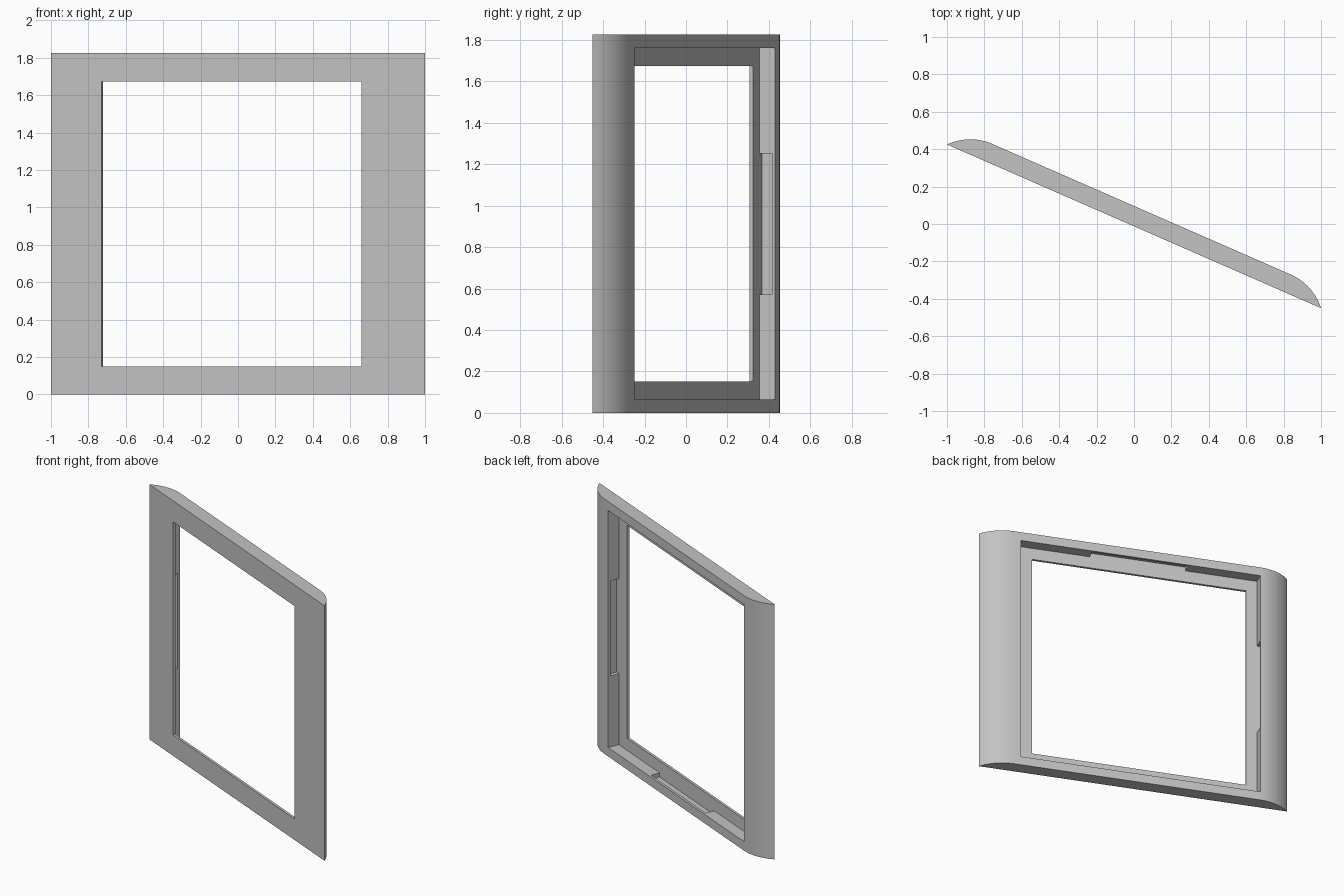
import bpy
import bmesh
import math
from mathutils import Matrix

old = bpy.data.objects.get("Cube")
if old:
    bpy.data.objects.remove(old, do_unlink=True)

HEIGHT, HALF, THICK, FLAT = 1.825, 1.0915, 0.1, 0.87
MID_Z = HEIGHT / 2
LIP = 0.018                       # front lip thickness
REC_L, REC_R, REC_H = -0.875, 0.82, 0.848
NOTCH, DEPTH, NOTCH_BACK = 0.34, 0.029, 0.083

grey = bpy.data.materials.new("plain_grey")
grey.use_nodes = True
grey.diffuse_color = (0.55, 0.55, 0.55, 1)
grey.node_tree.nodes["Principled BSDF"].inputs["Base Color"].default_value = grey.diffuse_color


def make_object(name, bm):
    bmesh.ops.recalc_face_normals(bm, faces=bm.faces)
    mesh = bpy.data.meshes.new(name)
    bm.to_mesh(mesh)
    bm.free()
    obj = bpy.data.objects.new(name, mesh)
    bpy.context.collection.objects.link(obj)
    mesh.materials.append(grey)
    return obj


def cut_box(target, u0, u1, v0, v1, half_z):
    """Subtract a box, centred on the mid height, from the target."""
    bm = bmesh.new()
    place = Matrix.Translation(((u0 + u1) / 2, (v0 + v1) / 2, MID_Z))
    size = Matrix.Diagonal((u1 - u0, v1 - v0, 2 * half_z, 1))
    bmesh.ops.create_cube(bm, size=1, matrix=place @ size)
    cutter = make_object("cutter", bm)
    cutter.hide_render = True
    mod = target.modifiers.new("cut", 'BOOLEAN')
    mod.operation, mod.solver, mod.object = 'DIFFERENCE', 'EXACT', cutter
    bpy.context.view_layer.objects.active = target
    bpy.ops.object.modifier_apply(modifier=mod.name)
    bpy.data.objects.remove(cutter, do_unlink=True)


# Frame body: flat front, flat back with rounded ends, extruded upwards
run = HALF - FLAT
radius = (run ** 2 + THICK ** 2) / (2 * THICK)
sweep = math.asin(run / radius)
STEPS = 14
arc = [(FLAT + radius * math.sin(sweep * i / STEPS),
        THICK - radius + radius * math.cos(sweep * i / STEPS)) for i in range(STEPS + 1)]
profile = arc[::-1] + [(-u, v) for u, v in arc]
bm = bmesh.new()
base = bm.faces.new([bm.verts.new((u, v, 0)) for u, v in profile])
top = bmesh.ops.extrude_face_region(bm, geom=[base])["geom"]
bmesh.ops.translate(bm, vec=(0, 0, HEIGHT), verts=[g for g in top if isinstance(g, bmesh.types.BMVert)])
frame = make_object("window_frame", bm)

# Hidden notches in the four recess walls, the recess itself, then the opening
centre = (REC_L + REC_R) / 2
cut_box(frame, REC_L - DEPTH, REC_R + DEPTH, LIP, NOTCH_BACK, NOTCH)
cut_box(frame, centre - NOTCH, centre + NOTCH, LIP, NOTCH_BACK, REC_H + DEPTH)
cut_box(frame, REC_L, REC_R, LIP, THICK + 0.1, REC_H)
cut_box(frame, -0.797, 0.72, -0.1, THICK + 0.1, 0.762)

# Turn the frame to its slanted position
turn = Matrix.Rotation(math.atan2(-0.875, 2), 4, 'Z')
frame.data.transform(Matrix.Translation((0, -0.0125, 0)) @ turn)

bpy.ops.object.select_all(action='DESELECT')
frame.select_set(True)
bpy.context.view_layer.objects.active = frame
bpy.ops.object.shade_smooth_by_angle(angle=math.radians(25))
